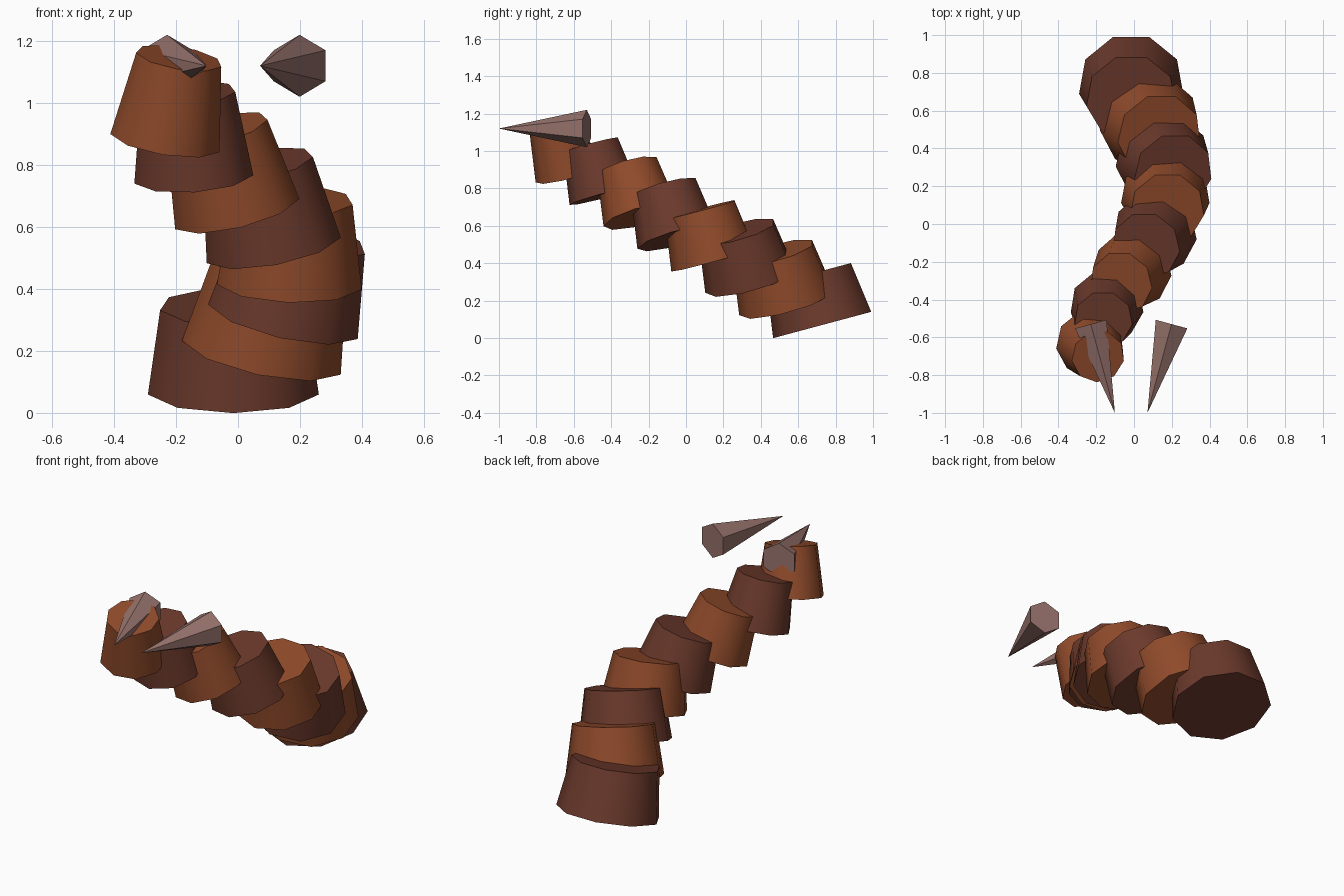
import bpy, bmesh
from math import sin, cos, pi, radians
from mathutils import Matrix

if "Cube" in bpy.data.objects:
    bpy.data.objects.remove(bpy.data.objects["Cube"])

CX = -0.015  # x of the body's centre line


def material(name, rgb):
    m = bpy.data.materials.new(name)
    m.diffuse_color = (*rgb, 1)
    m.use_nodes = True
    m.node_tree.nodes["Principled BSDF"].inputs["Base Color"].default_value = m.diffuse_color
    return m


dark = material("dark_brown", (0.15, 0.042, 0.025))
light = material("light_brown", (0.28, 0.07, 0.024))
horn = material("horn", (0.31, 0.17, 0.15))


def cone(name, sides, r1, r2, depth, loc, rot, mat, spin=0.0):
    bm = bmesh.new()
    bmesh.ops.create_cone(bm, cap_ends=True, segments=sides, radius1=r1, radius2=r2,
                          depth=depth, matrix=Matrix.Rotation(spin, 4, 'Z'))
    bmesh.ops.remove_doubles(bm, verts=bm.verts, dist=1e-5)
    bmesh.ops.dissolve_degenerate(bm, edges=bm.edges, dist=1e-5)
    me = bpy.data.meshes.new(name)
    bm.to_mesh(me)
    bm.free()
    me.materials.append(mat)
    ob = bpy.data.objects.new(name, me)
    ob.location, ob.rotation_euler = loc, rot
    bpy.context.collection.objects.link(ob)
    bpy.ops.object.select_all(action='DESELECT')
    ob.select_set(True)
    bpy.context.view_layer.objects.active = ob
    bpy.ops.object.shade_smooth_by_angle(angle=radians(45))
    return ob


# Body: eight tapered nine-sided segments winding forward and upward
for i in range(8):
    r = 0.28 - 0.0141 * i
    cone(f"body_segment_{i + 1}", 9, r, r - 0.04, 0.28,
         (CX + 0.2 * sin(0.65 * i), 0.70 - 0.195 * i, 0.207 + 0.115 * i),
         (radians(15), 0.25 * sin(i), 0), light if i % 2 else dark, spin=pi)

# Pincers: two six-sided spikes pointing forward and inward
for side, s in (("right", 1), ("left", -1)):
    cone(f"{side}_pincer", 6, 0.1, 0, 0.487,
         (CX + s * 0.15, -0.765, 1.12), (pi / 2, 0, -s * radians(15.2)), horn)
